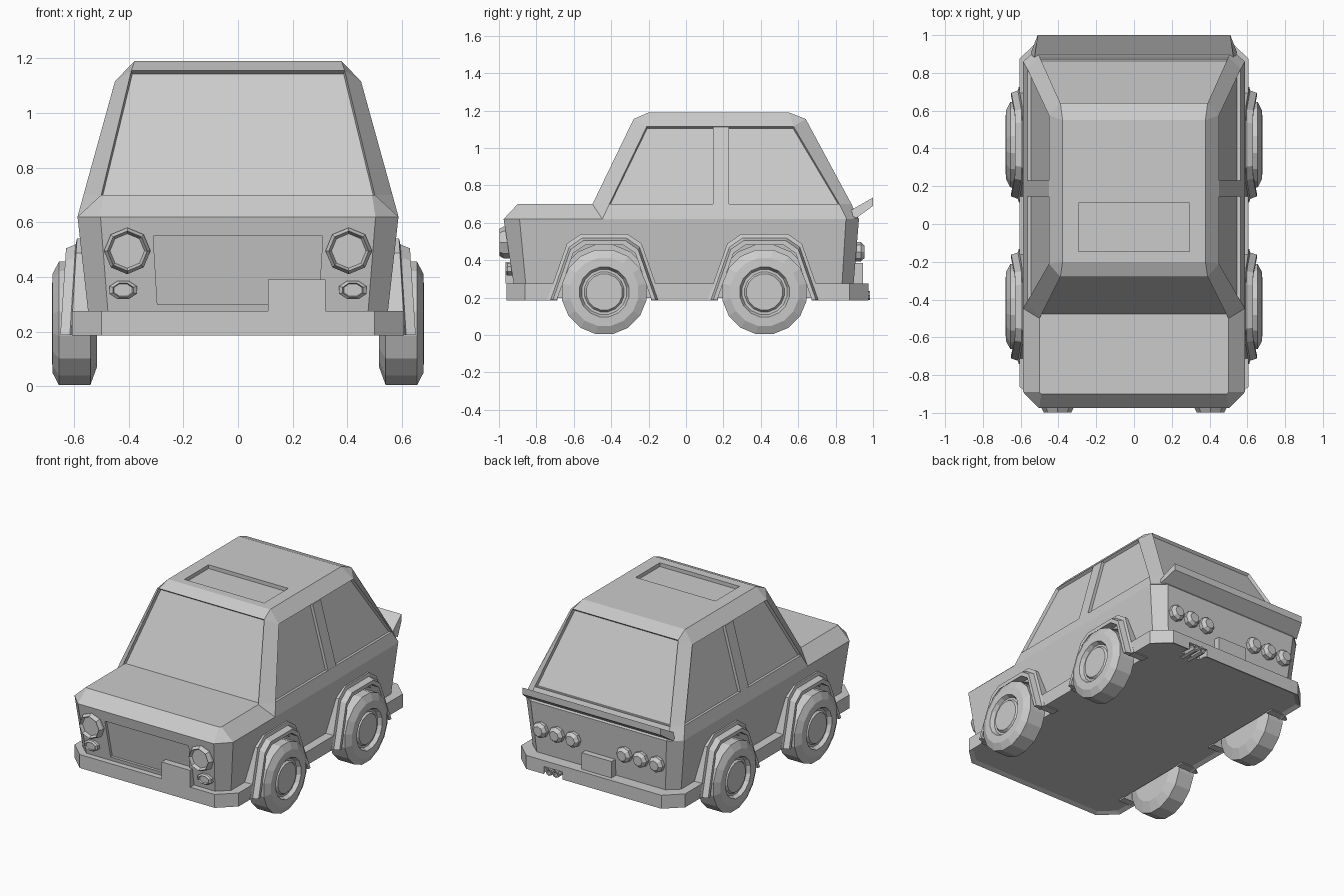
import bpy, bmesh
from math import sin, cos, pi

if "Cube" in bpy.data.objects:
    bpy.data.objects.remove(bpy.data.objects["Cube"])

grey = bpy.data.materials.new("plain grey")
grey.use_nodes = True
grey.diffuse_color = (0.6, 0.6, 0.6, 1)
grey.node_tree.nodes["Principled BSDF"].inputs["Base Color"].default_value = (0.6, 0.6, 0.6, 1)


def finish(bm, name):
    bmesh.ops.remove_doubles(bm, verts=bm.verts, dist=0.0005)
    bmesh.ops.recalc_face_normals(bm, faces=bm.faces)
    mesh = bpy.data.meshes.new(name)
    bm.to_mesh(mesh)
    bm.free()
    mesh.materials.append(grey)
    obj = bpy.data.objects.new(name, mesh)
    bpy.context.collection.objects.link(obj)
    return obj


def loft_mesh(rings):
    """Skin a stack of equal-length rings and cap both ends."""
    bm = bmesh.new()
    loops = [[bm.verts.new(p) for p in ring] for ring in rings]
    n = len(loops[0])
    for a, b in zip(loops, loops[1:]):
        for i in range(n):
            bm.faces.new((a[i], a[(i + 1) % n], b[(i + 1) % n], b[i]))
    bm.faces.new(loops[0])
    bm.faces.new(loops[-1])
    return bm


def loft(name, rings):
    return finish(loft_mesh(rings), name)


def box(name, x0, x1, y0, y1, z0, z1):
    return loft(name, [[(x0, y0, z), (x1, y0, z), (x1, y1, z), (x0, y1, z)] for z in (z0, z1)])


def plan(z, w, flat, front, front_c, back_c, back, z_side=None):
    """Plan outline: a rectangle with chamfered corners."""
    s = z if z_side is None else z_side
    right = [(flat, front, z), (w, front_c, s), (w, back_c, s), (flat, back, z)]
    return right + [(-x, y, h) for x, y, h in reversed(right)]


def cut(obj, cutter, remove=True):
    mod = obj.modifiers.new("cut", 'BOOLEAN')
    mod.operation = 'DIFFERENCE'
    mod.solver = 'EXACT'
    mod.object = cutter
    cutter.hide_render = True
    bpy.context.view_layer.objects.active = obj
    bpy.ops.object.modifier_apply(modifier=mod.name)
    if remove:
        bpy.data.objects.remove(cutter)


def round_part(name, x, z, steps, rx=1.0, turn=0.0):
    """Eight-sided lamp or pipe along y; steps are (radius, y)."""
    angles = [turn + i * pi / 4 for i in range(8)]
    return loft(name, [[(x + r * rx * sin(a), y, z + r * cos(a)) for a in angles] for r, y in steps])


# Lower body with chamfered hood edge
body = loft("body", [
    plan(0.20, 0.54, 0.47, -0.91, -0.85, 0.83, 0.89),
    plan(0.62, 0.587, 0.503, -0.975, -0.89, 0.855, 0.925),
    plan(0.70, 0.50, 0.49, -0.90, -0.89, 0.85, 0.87)])

# Cabin with recessed glass on its four sides
bm = loft_mesh([
    plan(0.62, 0.587, 0.52, -0.54, -0.447, 0.86, 0.92),
    plan(0.70, 0.565, 0.50, -0.50, -0.41, 0.82, 0.885),
    plan(1.155, 0.45, 0.39, -0.28, -0.21, 0.575, 0.64, 1.115),
    plan(1.19, 0.378, 0.378, -0.20, -0.20, 0.55, 0.55)])
bmesh.ops.remove_doubles(bm, verts=bm.verts, dist=0.0005)
bmesh.ops.recalc_face_normals(bm, faces=bm.faces)
glass = [f for f in bm.faces if f.calc_area() > 0.25 and 0.85 < f.calc_center_median().z < 1.0]
bmesh.ops.inset_individual(bm, faces=glass, thickness=0.006, depth=-0.02)
cabin = finish(bm, "cabin")
cut(cabin, box("sunroof_cutter", -0.295, 0.295, -0.145, 0.11, 1.165, 1.3))

# Sill and bumper band with recessed floor
bm = loft_mesh([plan(z, 0.607, 0.50, -0.96, -0.86, 0.875, 0.975) for z in (0.185, 0.275)])
bmesh.ops.recalc_face_normals(bm, faces=bm.faces)
floor = [f for f in bm.faces if f.normal.z < -0.9]
bmesh.ops.inset_individual(bm, faces=floor, thickness=0.03, depth=-0.012)
bumper = finish(bm, "bumper_band")

# Grille recess
outline = [(-0.31, 0.55), (0.31, 0.55), (0.295, 0.30), (-0.295, 0.30)]
cut(body, loft("grille_cutter", [
    [(x, -0.86 - 0.157 * z, z) for x, z in outline],
    [(x, -1.1, z) for x, z in outline]]))

# Wheels, arches and wheel wells
tyre = [(0.001, 0.515), (0.16, 0.515), (0.23, 0.54), (0.23, 0.655), (0.185, 0.678),
        (0.135, 0.68), (0.122, 0.655), (0.108, 0.655), (0.098, 0.668), (0.001, 0.668)]
arch_half = [(-0.305, 0.0), (-0.20, 0.30), (-0.125, 0.352)]
arch_path = arch_half + [(-y, z) for y, z in reversed(arch_half)]
arch_section = [(1, 0.5), (1, 0.61), (0.94, 0.615), (0.9, 0.65), (0.83, 0.65), (0.83, 0.5)]


def wheel_rings(profile, side, cy):
    angles = [(i + 0.5) * pi / 8 for i in range(16)]
    return [[(side * x, cy + r * sin(a), 0.23 + r * cos(a)) for a in angles] for r, x in profile]


for end, cy in (("front", -0.437), ("rear", 0.42)):
    for side, label in ((1, "left"), (-1, "right")):
        loft(f"{end}_{label}_wheel", wheel_rings(tyre, side, cy))
        well = loft("well_cutter", wheel_rings([(0.255, 0.505), (0.255, 0.8)], side, cy))
        cut(body, well, remove=False)
        cut(bumper, well)
        loft(f"{end}_{label}_arch", [
            [(side * (x - 0.06 * z * (x > 0.55)), cy + y * s, 0.188 + z * s) for s, x in arch_section]
            for y, z in arch_path])

# Exhaust notch and pipes
cut(bumper, box("exhaust_cutter", 0.23, 0.37, 0.9, 1.1, 0.1, 0.235))
for x in (0.275, 0.325):
    round_part("exhaust_pipe", x, 0.212, [(0.024, 0.85), (0.024, 0.985), (0.015, 0.985), (0.015, 0.96)])

for s in (1, -1):
    # Door pillar between the side windows
    loft("door_pillar", [
        [(s * (x - d), y, z) for d, y in ((0, 0.145), (0, 0.23), (0.05, 0.23), (0.05, 0.145))]
        for x, z in ((0.566, 0.695), (0.451, 1.112))])
    # Headlight and turn lamp
    round_part("headlight", s * 0.405, 0.495,
               [(0.085, -0.92), (0.085, -0.975), (0.073, -0.997), (0.063, -0.975)])
    round_part("turn_lamp", s * 0.42, 0.352,
               [(0.036, -0.90), (0.036, -0.955), (0.027, -0.965), (0.024, -0.955)], 1.5, pi / 8)
    # Tail lamps
    for x in (0.19, 0.31, 0.43):
        round_part("tail_lamp", s * x, 0.445, [(0.052, 0.88), (0.052, 0.935), (0.033, 0.955)])

# Number plates
box("front_plate", 0.11, 0.32, -0.965, -0.90, 0.275, 0.39)
box("rear_plate", -0.11, 0.11, 0.88, 0.945, 0.275, 0.385)

# Rear spoiler
loft("spoiler", [
    [(s * w, y, z) for w, y, z in ((0.53, 0.86, 0.655), (0.51, 1.0, 0.735), (0.51, 1.0, 0.69), (0.545, 0.91, 0.625))]
    for s in (-1, 1)])
